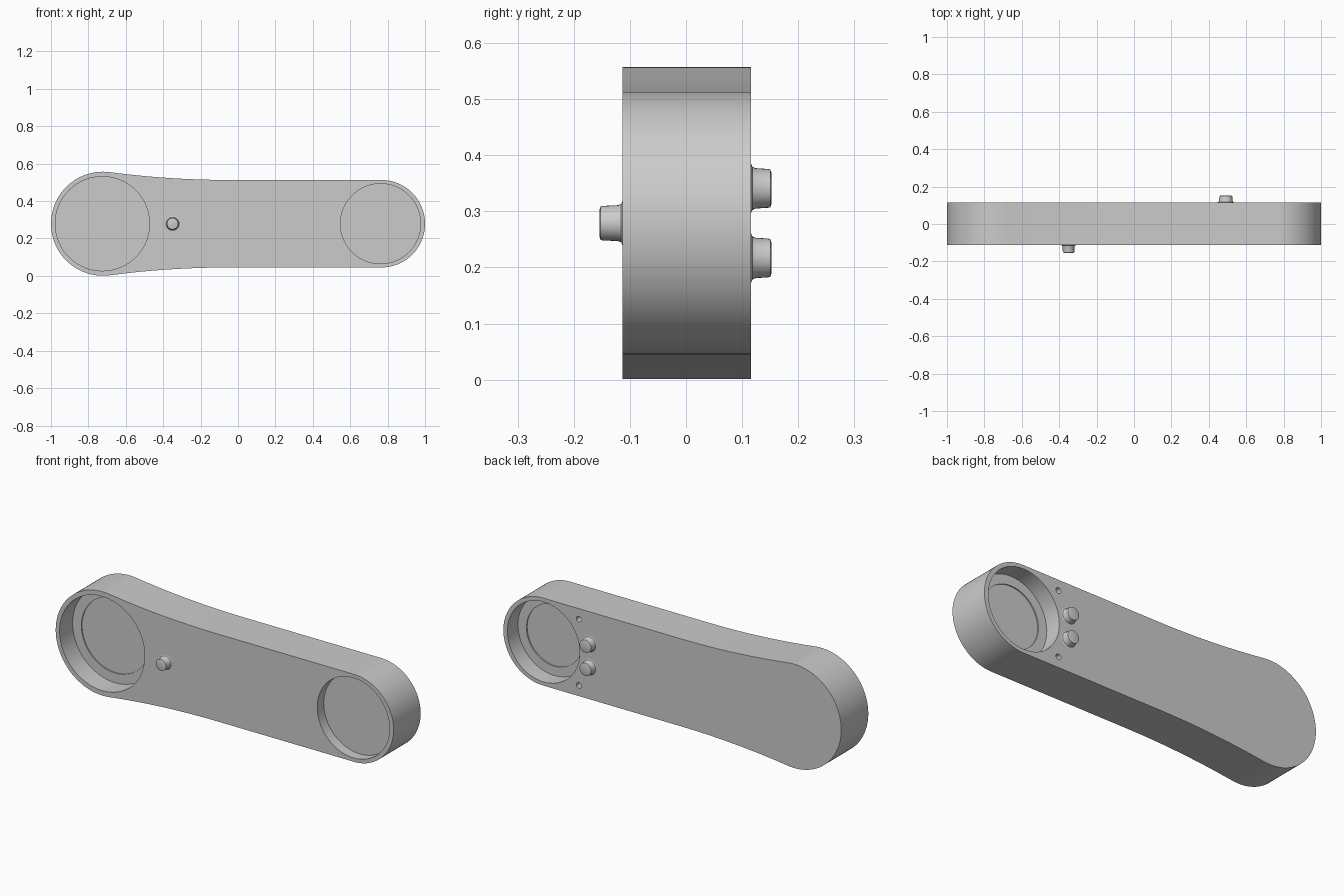
import bpy, bmesh, math
from mathutils import Matrix, Vector

cube = bpy.data.objects.get("Cube")
if cube:
    bpy.data.objects.remove(cube, do_unlink=True)

grey = bpy.data.materials.new("plain grey")
grey.use_nodes = True
colour = (0.6, 0.6, 0.6, 1)
grey.diffuse_color = colour
grey.node_tree.nodes["Principled BSDF"].inputs["Base Color"].default_value = colour

FRONT, BACK, MID = -0.113, 0.116, 0.279
BIG_X, BIG_R = -0.722, 0.278
SMALL_X, SMALL_R = 0.766, 0.234


def add_object(name, bm):
    bmesh.ops.recalc_face_normals(bm, faces=bm.faces)
    mesh = bpy.data.meshes.new(name)
    bm.to_mesh(mesh)
    bm.free()
    obj = bpy.data.objects.new(name, mesh)
    bpy.context.collection.objects.link(obj)
    mesh.materials.append(grey)
    return obj


def smooth(obj):
    bpy.ops.object.select_all(action="DESELECT")
    obj.select_set(True)
    bpy.context.view_layer.objects.active = obj
    bpy.ops.object.shade_smooth_by_angle(angle=math.radians(30))


def lathe(name, x, z, y, side, profile, steps=64):
    """Spin (radius, outward distance) points about an axis along y."""
    bm = bmesh.new()
    rings = []
    for r, d in profile:
        rings.append([bm.verts.new((x + r * math.cos(a), y + side * d, z + r * math.sin(a)))
                      for a in (math.tau * i / steps for i in range(steps))])
    for low, high in zip(rings, rings[1:]):
        for i in range(steps):
            j = (i + 1) % steps
            bm.faces.new((low[i], low[j], high[j], high[i]))
    bm.faces.new(rings[0])
    bm.faces.new(rings[-1])
    return add_object(name, bm)


def arc(x, z, r, start, end, steps):
    return [(x + r * math.cos(a), z + r * math.sin(a))
            for a in (start + (end - start) * i / steps for i in range(steps + 1))]


# Arm outline: two round ends joined by a shallow concave flare
flare_x = -0.05
gap = BIG_R - SMALL_R
flare_r = ((flare_x - BIG_X) ** 2 / gap - BIG_R - SMALL_R) / 2
tilt = math.asin((flare_x - BIG_X) / (flare_r + BIG_R))
upper = arc(SMALL_X, 0, SMALL_R, 0, math.pi / 2, 24)
upper += arc(flare_x, SMALL_R + flare_r, flare_r, -math.pi / 2, -math.pi / 2 - tilt, 12)
upper += arc(BIG_X, 0, BIG_R, math.pi / 2 - tilt, math.pi, 28)[1:]
outline = upper + [(x, -z) for x, z in reversed(upper[1:-1])]

bm = bmesh.new()
face = bm.faces.new([bm.verts.new((x, FRONT, MID + z)) for x, z in outline])
grown = bmesh.ops.extrude_face_region(bm, geom=[face])["geom"]
bmesh.ops.translate(bm, vec=(0, BACK - FRONT, 0),
                    verts=[v for v in grown if isinstance(v, bmesh.types.BMVert)])
arm = add_object("arm", bm)


# Round pockets, with a shallow step in the floor of the deep ones
def pocket(name, x, z, y, side, r, depth, step_r=0, step=0):
    profile = [(r, 0.05), (r, -depth)]
    if step_r:
        profile += [(step_r, -depth), (step_r, -depth - step)]
    return lathe(name, x, z, y, side, profile, 64 if r > 0.1 else 20)


cutters = [
    pocket("large_front_pocket", -0.725, MID, FRONT, -1, 0.252, 0.11, 0.2, 0.006),
    pocket("small_front_pocket", 0.762, MID, FRONT, -1, 0.214, 0.055),
    pocket("small_back_pocket", 0.762, MID, BACK, 1, 0.214, 0.09, 0.164, 0.006),
]
for side in (-1, 1):
    cutters.append(pocket("pin_hole", 0.553, MID + side * 0.177, BACK, 1, 0.015, 0.05))

for cutter in cutters:
    cutter.hide_render = True
    cut = arm.modifiers.new(cutter.name, "BOOLEAN")
    cut.operation = "DIFFERENCE"
    cut.solver = "EXACT"
    cut.object = cutter
    bpy.context.view_layer.objects.active = arm
    bpy.ops.object.modifier_apply(modifier=cut.name)
    bpy.data.objects.remove(cutter, do_unlink=True)
smooth(arm)


# Pegs with a flared foot and a rounded tip
def peg(name, x, z, y, side, r, height):
    foot, tip = 0.008, 0.006
    profile = [(r + foot, -0.004), (r + foot, 0), (r + foot * 0.3, foot * 0.3), (r, foot),
               (r * 0.96, height - tip), (r * 0.94, height - tip * 0.3),
               (r * 0.96 - tip, height)]
    smooth(lathe(name, x, z, y, side, profile, 32))


peg("front_peg", -0.35, MID, FRONT, -1, 0.032, 0.041)
for label, dz in (("upper", 0.062), ("lower", -0.062)):
    peg(label + "_back_peg", 0.491, MID + dz, BACK, 1, 0.036, 0.036)
